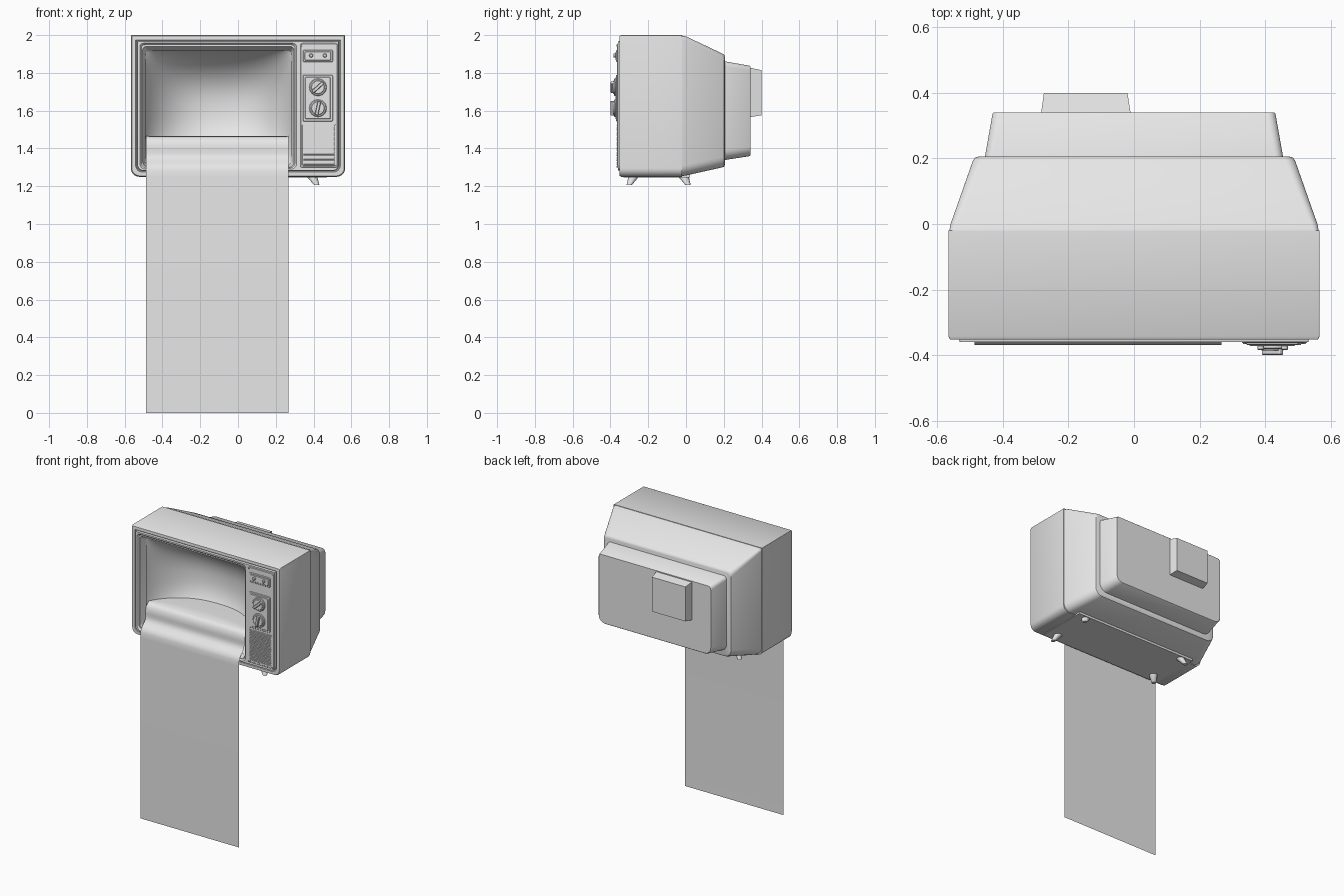
import bpy, bmesh, math

if "Cube" in bpy.data.objects:
    bpy.data.objects.remove(bpy.data.objects["Cube"])

grey = bpy.data.materials.new("light_grey")
grey.diffuse_color = (0.8, 0.8, 0.8, 1)
grey.use_nodes = True
grey.node_tree.nodes["Principled BSDF"].inputs["Base Color"].default_value = grey.diffuse_color


def surface(name, rows, closed=True, cap_first=True, cap_last=True):
    """Skin a list of equal-length point rows."""
    bm = bmesh.new()
    vs = [[bm.verts.new(p) for p in row] for row in rows]
    n = len(rows[0])
    for a, b in zip(vs, vs[1:]):
        for i in range(n if closed else n - 1):
            j = (i + 1) % n
            bm.faces.new((a[i], a[j], b[j], b[i]))
    if closed and cap_first:
        bm.faces.new(vs[0])
    if closed and cap_last:
        bm.faces.new(vs[-1])
    bmesh.ops.remove_doubles(bm, verts=bm.verts, dist=1e-5)
    if closed:
        bmesh.ops.recalc_face_normals(bm, faces=bm.faces)
    me = bpy.data.meshes.new(name)
    bm.to_mesh(me)
    bm.free()
    me.materials.append(grey)
    ob = bpy.data.objects.new(name, me)
    bpy.context.collection.objects.link(ob)
    bpy.ops.object.select_all(action='DESELECT')
    ob.select_set(True)
    bpy.context.view_layer.objects.active = ob
    bpy.ops.object.shade_smooth_by_angle(angle=math.radians(35))
    return ob


def ring(x0, x1, z0, z1, y, rb=0.0, rt=None, n=6):
    """Rounded rectangle at depth y; rb/rt are bottom/top corner radii."""
    rt = rb if rt is None else rt
    pts = []
    for cx, cz, r, a0 in ((x0 + rb, z0 + rb, rb, 180), (x1 - rb, z0 + rb, rb, 270),
                          (x1 - rt, z1 - rt, rt, 0), (x0 + rt, z1 - rt, rt, 90)):
        for k in range(n + 1):
            a = math.radians(a0 + 90 * k / n)
            pts.append((cx + r * math.cos(a), y, cz + r * math.sin(a)))
    return pts


def plate(name, x0, x1, z0, z1, y0, y1, r=0.0, bevel=0.003):
    """Raised plate from y0 forward to y1."""
    b = bevel
    return surface(name, [ring(x0, x1, z0, z1, y0, r), ring(x0, x1, z0, z1, y1 + b, r),
                          ring(x0 + b, x1 - b, z0 + b, z1 - b, y1, max(r - b, 0))])


def disc(x, z, r, y):
    return ring(x - r, x + r, z - r, z + r, y, r)


# Cabinet shell, front frame and sloped screen surround
surface("cabinet", [
    ring(-.567, .567, 1.25, 2.0, -.02, .045, .004),
    ring(-.567, .567, 1.25, 2.0, -.343, .045, .004),
    ring(-.562, .562, 1.255, 1.995, -.352, .042, .004),
    ring(-.542, .542, 1.275, 1.975, -.353, .035, .004),
    ring(-.538, .538, 1.279, 1.971, -.345, .033, .004),
    ring(-.534, .534, 1.281, 1.969, -.345, .033, .004),
    ring(-.532, .532, 1.283, 1.967, -.360, .033, .004),
    ring(-.520, .310, 1.290, 1.957, -.360, .03, .02),
    ring(-.512, .302, 1.296, 1.949, -.350, .03, .02),
    ring(-.505, .297, 1.300, 1.940, -.350, .03, .02),
    ring(-.490, .283, 1.308, 1.916, -.300, .03, .02)], cap_last=False)

# Concave screen
CX, CZ, HW, HH = -.105, 1.61, .395, .315


def bowl(u, v):
    f = lambda t: max(0, 1 - abs(t) ** 2.4) ** .75
    return -.305 + .28 * f(u) * f(v)


N = 40
ts = [math.sin(math.pi * (k / N - .5)) for k in range(N + 1)]
surface("screen", [[(CX + HW * u * (1 + .012 * (1 - v * v)), bowl(u, v),
                     CZ + HH * v * (1 + .012 * (1 - u * u))) for u in ts] for v in ts], closed=False)

# Sheet pouring out of the screen: profile (y, z) from the floor upwards
profile = [(-.37, 0), (-.37, 1.25), (-.369, 1.285), (-.362, 1.305), (-.348, 1.322),
           (-.328, 1.338), (-.316, 1.355), (-.312, 1.375), (-.313, 1.395),
           (-.312, 1.415), (-.306, 1.437), (-.296, 1.453), (-.282, 1.462)]
xs = [-.11 + .3775 * t + .0 for t in ts]
rows = [[(x, y, z) for x in xs] for y, z in profile]
for k in (0.34, .67, 1):
    rows.append([(x, -.282 + k * max(0, bowl((x - CX) / HW, (1.465 - CZ) / HH) + .282), 1.465)
                 for x in xs])
surface("pouring_sheet", rows, closed=False)

# Stepped back housing
surface("back_housing", [
    ring(-.564, .564, 1.254, 1.997, -.021, .055, .015),
    ring(-.560, .560, 1.257, 1.993, 0, .055, .02),
    ring(-.492, .492, 1.300, 1.902, .193, .055, .03),
    ring(-.486, .486, 1.304, 1.896, .202, .052, .03),
    ring(-.474, .474, 1.315, 1.885, .206, .045, .025)])
surface("tube_housing", [
    ring(-.456, .456, 1.338, 1.862, .2, .055, .025),
    ring(-.432, .432, 1.359, 1.838, .336, .05, .025),
    ring(-.428, .428, 1.363, 1.834, .341, .047, .022)])
surface("rear_cap", [
    ring(-.284, -.010, 1.565, 1.828, .335),
    ring(-.275, -.020, 1.576, 1.814, .40)])

# Base plate and four splayed feet
surface("base_plate", [[(x, y, z) for x, y in ((-.47, -.33), (.47, -.33), (.47, .02), (-.47, .02))]
                       for z in (1.27, 1.246)])
for sx, side in ((-1, "left"), (1, "right")):
    for sy, end in ((-1, "front"), (1, "back")):
        foot = []
        for x, y, z, r in ((.392, .132, 1.262, .027), (.395, .135, 1.245, .026), (.417, .156, 1.206, .014)):
            foot.append([(sx * x + r * math.cos(a * math.tau / 16),
                          -.145 + sy * y + r * math.sin(a * math.tau / 16), z) for a in range(16)])
        surface(f"{end}_{side}_foot", foot)

# Control panel
plate("control_panel", .330, .528, 1.298, 1.957, -.355, -.364, .012)
plate("button_plate", .343, .502, 1.857, 1.922, -.36, -.370, .008)
plate("button_inset", .353, .492, 1.866, 1.913, -.36, -.373, .006)
plate("dial_plate", .343, .502, 1.543, 1.790, -.36, -.370, .008)
plate("dial_inset", .354, .491, 1.555, 1.778, -.36, -.373, .008)
for i, x in enumerate((.387, .460)):
    surface(f"small_knob_{i + 1}", [disc(x, 1.892, .010, -.36), disc(x, 1.892, .010, -.382),
                                    disc(x, 1.892, .007, -.385)])

# Channel dials with a grip bar each
for i, (z, tilt) in enumerate(((1.724, 42), (1.613, 78))):
    x = .423
    surface(f"dial_{i + 1}", [disc(x, z, .046, -.36), disc(x, z, .046, -.378), disc(x, z, .042, -.382),
                              disc(x, z, .036, -.382), disc(x, z, .033, -.386)])
    grip = plate(f"dial_grip_{i + 1}", -.038, .038, -.009, .009, -.375, -.40, .004)
    grip.rotation_euler = (0, -math.radians(tilt), 0)
    grip.location = (x, 0, z)

# Speaker grille ribs and panel screws
plate("speaker_grille", .340, .516, 1.308, 1.528, -.36, -.366, .006, .001)
for k in range(24):
    z = 1.316 + k * .0088
    plate(f"grille_rib_{k + 1}", .346, .510, z, z + .004, -.364, -.369, 0, .0005)
for i, (x, z) in enumerate(((.337, 1.945), (.520, 1.945), (.337, 1.304), (.520, 1.304))):
    surface(f"panel_screw_{i + 1}", [disc(x, z, .005, -.36), disc(x, z, .004, -.367)])
